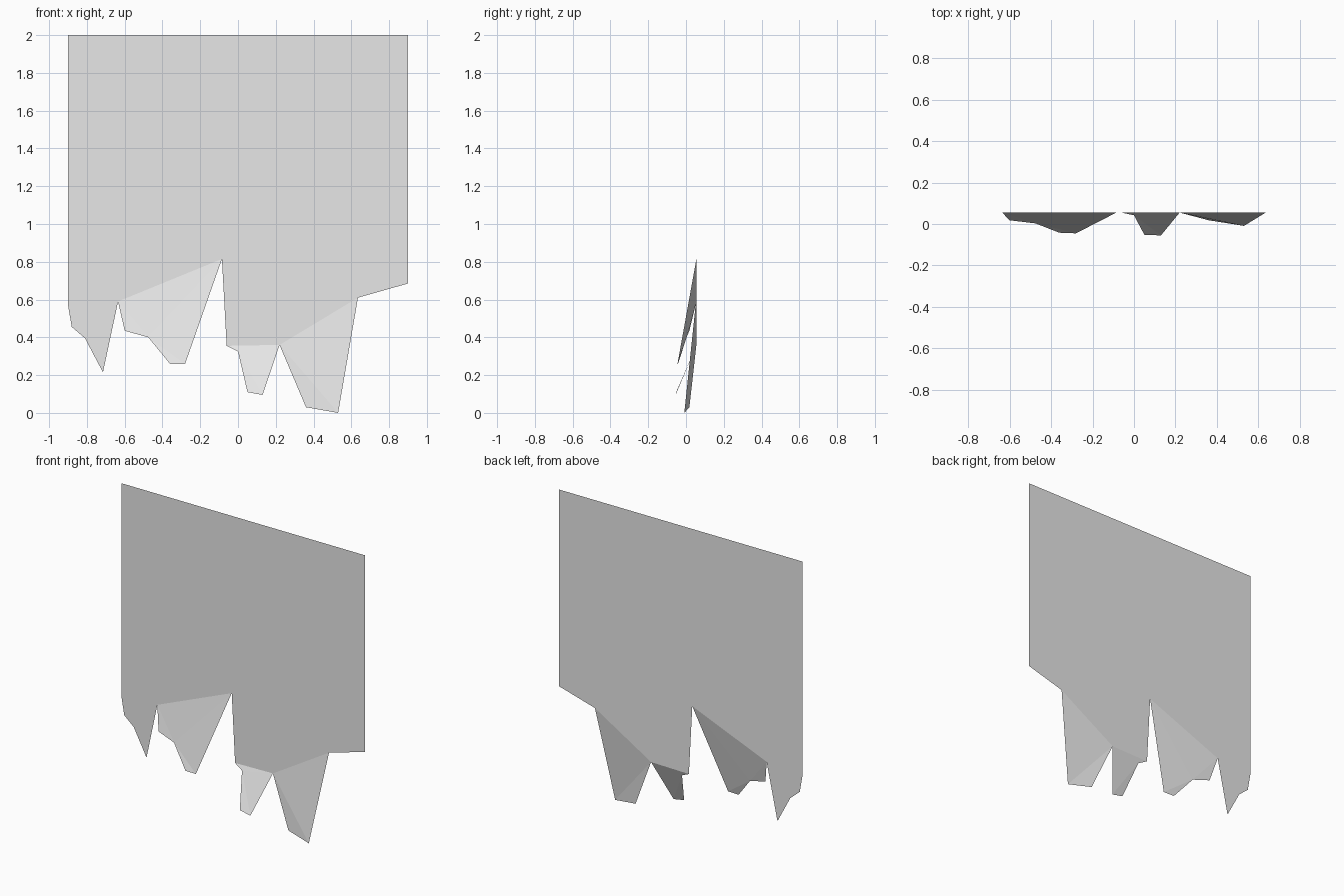
import bpy
import bmesh

cube = bpy.data.objects.get("Cube")
if cube:
    bpy.data.objects.remove(cube, do_unlink=True)

BACK = 0.055  # plane of the flat sheet

grey = bpy.data.materials.new("pale_grey")
grey.use_nodes = True
colour = (0.8, 0.8, 0.8, 1)
grey.diffuse_color = colour
grey.node_tree.nodes["Principled BSDF"].inputs["Base Color"].default_value = colour


def panel(name, outline):
    """One thin face from (x, z, forward lean) points, facing the front."""
    bm = bmesh.new()
    face = bm.faces.new([bm.verts.new((x, BACK - lean, z)) for x, z, lean in outline])
    face.normal_update()
    if face.normal.y > 0:
        face.normal_flip()
    bmesh.ops.triangulate(bm, faces=bm.faces[:])
    mesh = bpy.data.meshes.new(name)
    bm.to_mesh(mesh)
    bm.free()
    mesh.materials.append(grey)
    obj = bpy.data.objects.new(name, mesh)
    bpy.context.collection.objects.link(obj)


# Ends of the fold lines, shared by sheet and flaps
right_low, right_high = (-0.635, 0.59, 0), (-0.085, 0.815, 0)
mid_start, mid_end = (-0.06, 0.355, 0), (0.22, 0.36, 0)
left_high = (0.635, 0.61, 0)

# Flat sheet with its torn lower edge
panel("torn_sheet", [
    (-0.9, 2, 0), (0.9, 2, 0), (0.9, 0.685, 0),
    left_high, mid_end, mid_start, right_high, right_low,
    (-0.715, 0.215, 0), (-0.81, 0.395, 0), (-0.88, 0.455, 0), (-0.9, 0.57, 0)])

# Torn flaps bent forward along the folds
panel("right_flap", [
    right_low, (-0.6, 0.435, 0.037), (-0.475, 0.4, 0.052),
    (-0.36, 0.26, 0.097), (-0.28, 0.26, 0.1), right_high])
panel("middle_flap", [
    mid_start, (0, 0.325, 0.013), (0.05, 0.11, 0.107),
    (0.13, 0.095, 0.11), mid_end])
panel("left_flap", [
    mid_end, (0.36, 0.03, 0.037), (0.53, 0, 0.064), left_high])
